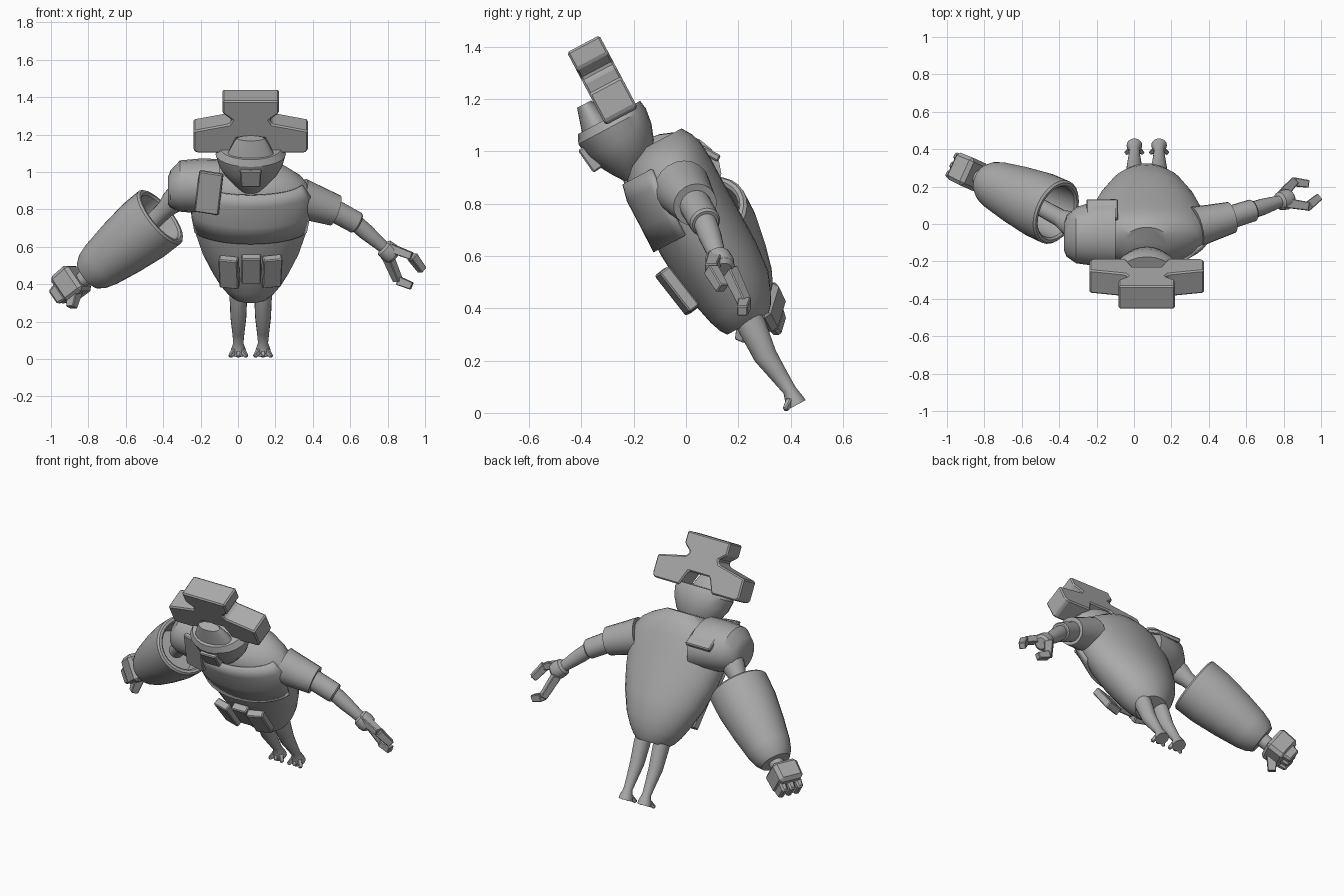
import bpy, bmesh, math
from mathutils import Vector, Matrix

if "Cube" in bpy.data.objects:
    bpy.data.objects.remove(bpy.data.objects["Cube"])

mat = bpy.data.materials.new("plain grey")
mat.diffuse_color = (0.4, 0.4, 0.4, 1)
mat.use_nodes = True
mat.node_tree.nodes["Principled BSDF"].inputs["Base Color"].default_value = mat.diffuse_color
CX = 0.068
LEAN = Matrix.Translation((CX, 0, 0)) @ Matrix.Rotation(math.radians(28), 4, 'X')
I = Matrix.Identity(4)


def finish(name, bm, m=I, smooth=32, bevel=0):
    bmesh.ops.recalc_face_normals(bm, faces=bm.faces)
    me = bpy.data.meshes.new(name)
    bm.to_mesh(me)
    bm.free()
    me.materials.append(mat)
    if smooth:
        me.shade_smooth()
        me.set_sharp_from_angle(angle=math.radians(smooth))
    ob = bpy.data.objects.new(name, me)
    ob.matrix_world = m
    bpy.context.collection.objects.link(ob)
    if bevel:
        b = ob.modifiers.new("bevel", 'BEVEL')
        b.width, b.segments = bevel, 1
    return ob


def skin(name, rings, m=I, closed=True, caps=True, **kw):
    """Bridge a list of point rings."""
    bm = bmesh.new()
    vs = [[bm.verts.new(p) for p in r] for r in rings]
    n = len(vs[0])
    for a, b in zip(vs, vs[1:]):
        for i in range(n if closed else n - 1):
            j = (i + 1) % n
            bm.faces.new((a[i], a[j], b[j], b[i]))
    if caps:
        bm.faces.new(vs[0])
        bm.faces.new(vs[-1])
    return finish(name, bm, m, **kw)


def loft(name, rings, m=LEAN, n=24, x=0, **kw):
    """Ellipses stacked upward: (height, half width, centre y, half depth)."""
    return skin(name, [[(x + rx * math.cos(2 * math.pi * i / n), cy + ry * math.sin(2 * math.pi * i / n), z)
                        for i in range(n)] for z, rx, cy, ry in rings], m, **kw)


def lathe(name, a, b, prof, n=20, **kw):
    """Turned part along a-b: (fraction of length, radius)."""
    a, b = Vector(a), Vector(b)
    q = (b - a).to_track_quat('Z', 'Y').to_matrix().to_4x4()
    L = (b - a).length
    return skin(name, [[(r * math.cos(2 * math.pi * i / n), r * math.sin(2 * math.pi * i / n), t * L)
                        for i in range(n)] for t, r in prof], Matrix.Translation(a) @ q, **kw)


def box(name, c, half, m=LEAN, rot=(0, 0, 0), taper=1, bevel=0.006):
    """Box whose top is scaled by taper."""
    bm = bmesh.new()
    bmesh.ops.create_cube(bm, size=2)
    for v in bm.verts:
        k = taper if v.co.z > 0 else 1
        v.co = Vector((v.co.x * half[0] * k, v.co.y * half[1] * k, v.co.z * half[2]))
    r = Matrix.Rotation(rot[2], 4, 'Z') @ Matrix.Rotation(rot[1], 4, 'Y') @ Matrix.Rotation(rot[0], 4, 'X')
    return finish(name, bm, m @ Matrix.Translation(c) @ r, smooth=0, bevel=bevel)


def bar(name, a, b, w, d, taper=0.8):
    a, b = Vector(a), Vector(b)
    q = (b - a).to_track_quat('Z', 'Y').to_matrix().to_4x4()
    return box(name, (0, 0, 0), (w, d, (b - a).length / 2), Matrix.Translation((a + b) / 2) @ q,
               taper=taper, bevel=0.004)


# Torso
torso = [(.19, .10, .37, .09), (.215, .13, .372, .11), (.26, .165, .375, .13), (.33, .205, .38, .152),
         (.45, .26, .375, .168), (.58, .30, .37, .172), (.70, .322, .37, .17), (.82, .325, .37, .17),
         (.885, .28, .375, .16), (.93, .21, .385, .135), (.968, .12, .405, .09)]
loft("torso", torso, n=32)

# Jacket front, a thin shell over the chest
rings = []
for z, rx, cy, ry in [(.60, .304, .37, .172)] + torso[6:9]:
    rings.append([((rx + .012) * math.cos(a), cy + (ry + .02) * math.sin(a), z)
                  for a in [math.radians(198 + 9 * i) for i in range(17)]])
jacket = skin("jacket_front", rings, LEAN, closed=False, caps=False)
s = jacket.modifiers.new("thickness", 'SOLIDIFY')
s.thickness, s.offset = 0.02, -1

# Belt pouches
for i, (x, z, h) in enumerate([(-.115, .425, .095), (.003, .44, .085), (.112, .43, .095)]):
    box("belt_pouch_%d" % i, (x, .19 if i != 1 else .198, z), (.052, .024, h), rot=(.18, 0, (i - 1) * .22))

# Head with raised front and face plate
loft("head", [(.89, .05, .245, .035), (.93, .095, .262, .08), (.98, .14, .267, .115), (1.04, .172, .265, .138),
              (1.10, .188, .265, .146), (1.135, .165, .27, .135)])
loft("head_front", [(1.07, .15, .21, .075), (1.14, .12, .212, .058), (1.20, .09, .212, .04), (1.225, .072, .21, .03)])
box("face_plate", (0, .135, 1.03), (.052, .022, .052), rot=(.1, 0, 0), taper=1.1)

# Hat: mirrored outline pushed back into a thick plate
half = [(.075, 1.205), (.115, 1.115), (.285, 1.115), (.305, 1.13), (.305, 1.25), (.115, 1.29), (.10, 1.315), (.15, 1.355), (.15, 1.43)]
outline = half + [(-x, z) for x, z in reversed(half)]
skin("hat", [[(x, y, z) for x, z in outline] for y in (.245, .385)], LEAN, smooth=0, bevel=0.008)

# Legs and clawed feet
for side, sx in (("right", -1), ("left", 1)):
    x = sx * .066
    loft(side + "_leg", [(-.172, .042, .385, .042), (-.15, .04, .388, .036), (-.11, .027, .39, .026), (-.04, .033, .381, .034),
                         (.05, .042, .37, .045), (.17, .047, .378, .055), (.23, .045, .38, .055)], n=16, x=x)
    for k in (-1, 0, 1):
        a = LEAN @ Vector((x + k * .02, .375, -.145))
        b = LEAN @ Vector((x + k * .045, .34, -.168))
        bar("%s_toe_%d" % (side, k), a, b, .014, .014, .7)

# Right shoulder pad, built sideways
pad = []
for x, cy, cz, ry, rz in [(-.375, -.07, .90, .07, .07), (-.36, -.065, .91, .11, .10), (-.31, -.06, .925, .15, .137),
                          (-.20, -.05, .925, .175, .147), (-.10, -.05, .915, .185, .155)]:
    pad.append([(x, cy + ry * math.cos(a), cz + rz * math.sin(a)) for a in [i * math.pi / 10 for i in range(20)]])
skin("shoulder_pad", pad)
box("shoulder_flap", (-.155, -.215, .89), (.065, .016, .115), I, rot=(.3, .15, -.1))
box("shoulder_back_flap", (-.17, .075, 1.0), (.085, .06, .014), I, rot=(-.5, 0, 0))

# Right arm: thin arm inside a hollow bell sleeve
lathe("right_upper_arm", (-.30, -.02, .89), (-.50, .09, .69), [(0, .07), (.25, .065), (.45, .048), (1, .045)])
lathe("bell_sleeve", (-.41, .06, .765), (-.80, .235, .45),
      [(.4, .02), (.4, .135), (.02, .145), (0, .155), (0, .17), (.02, .18), (.25, .178), (.55, .158),
       (.82, .133), (.93, .115), (1, .09)], n=28)
lathe("right_wrist", (-.78, .226, .466), (-.87, .266, .394), [(0, .045), (1, .04)])

# Right fist
d = Vector((-.39, .175, -.315)).normalized()
fist = Matrix.Translation((-.905, .285, .395)) @ d.to_track_quat('Z', 'Y').to_matrix().to_4x4()
box("right_palm", (0, 0, -.015), (.082, .085, .065), fist, taper=.95, bevel=.02)
for k in range(3):
    box("right_finger_%d" % k, ((k - 1) * .052, -.015, .062), (.023, .055, .03), fist, taper=.8, bevel=.01)
bar("right_thumb", (-.87, .24, .37), (-.89, .215, .275), .034, .03, .7)

# Left arm
lathe("left_sleeve", (.33, -.015, .86), (.52, .035, .795), [(0, .11), (.45, .098), (1, .085)])
lathe("left_elbow", (.48, .025, .812), (.64, .075, .725), [(0, .062), (.95, .06), (1, .052)])
lathe("left_forearm", (.62, .07, .735), (.84, .14, .545),
      [(0, .045), (.3, .044), (.7, .033), (.74, .05), (.86, .055), (.95, .05), (1, .035)])

# Left claw fingers
for name, pts in (("upper_claw", [(.80, .115, .60), (.93, .095, .55), (.985, .14, .475)]),
                  ("lower_claw", [(.80, .165, .55), (.855, .225, .42), (.93, .215, .39)])):
    for i in (0, 1):
        bar("%s_%d" % (name, i), pts[i], pts[i + 1], .027 - .003 * i, .024, .85)
